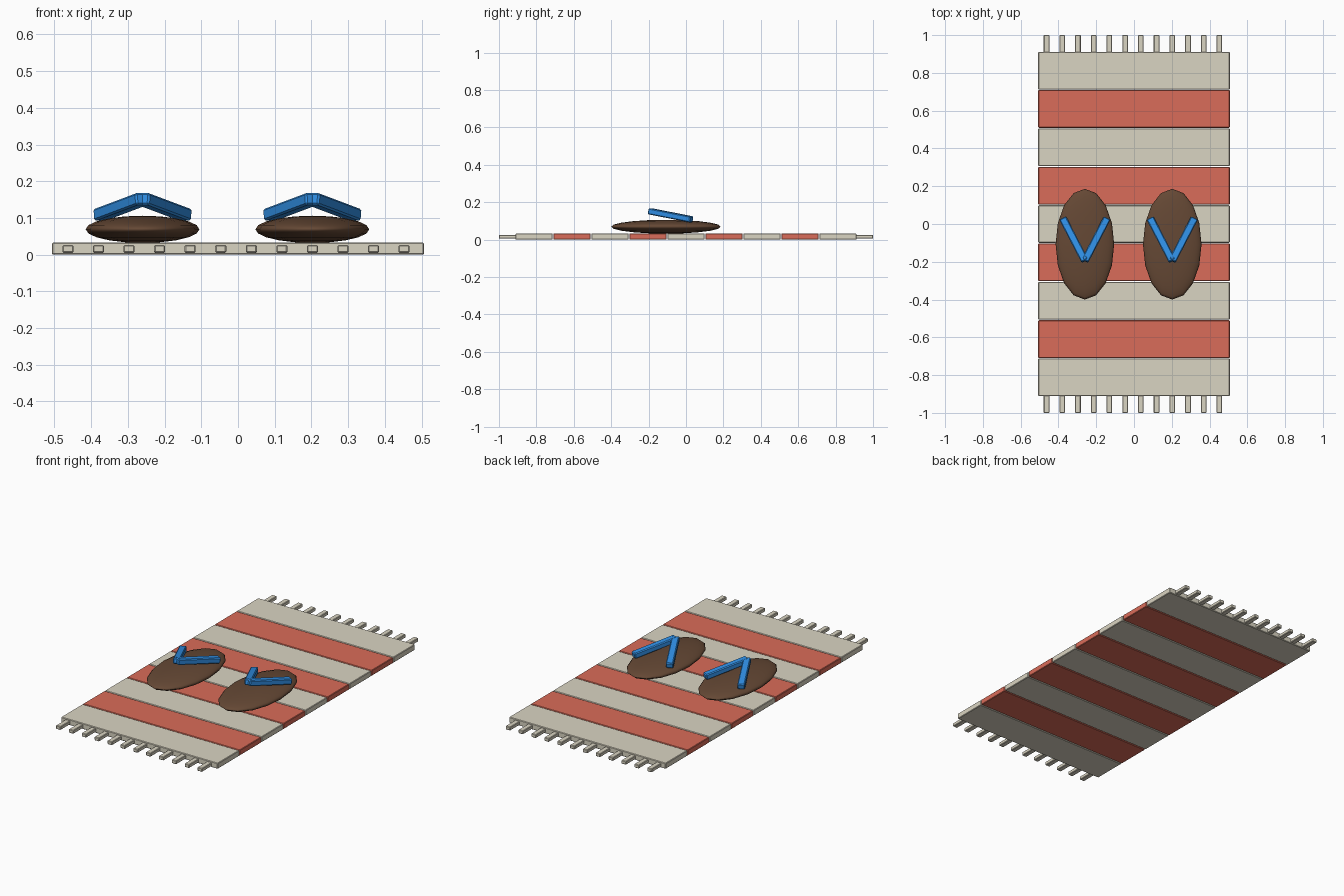
import bpy
from mathutils import Vector, Matrix

if "Cube" in bpy.data.objects:
    bpy.data.objects.remove(bpy.data.objects["Cube"])


def material(name, rgb):
    m = bpy.data.materials.new(name)
    m.diffuse_color = (*rgb, 1)
    m.use_nodes = True
    m.node_tree.nodes["Principled BSDF"].inputs["Base Color"].default_value = m.diffuse_color
    return m


CREAM = material("cream", (0.70, 0.66, 0.54))
RED = material("coral_red", (0.70, 0.15, 0.10))
BROWN = material("brown", (0.13, 0.065, 0.035))
BLUE = material("blue", (0.03, 0.28, 0.80))


def box(name, size, matrix, mat, bevel):
    bpy.ops.mesh.primitive_cube_add(size=1)
    ob = bpy.context.object
    ob.name = name
    ob.data.transform(Matrix.Diagonal((*size, 1)))
    ob.matrix_world = matrix
    ob.data.materials.append(mat)
    b = ob.modifiers.new("bevel", 'BEVEL')
    b.width = bevel
    b.segments = 1
    return ob


# striped mat
for i in range(9):
    box(f"mat_stripe_{i + 1}", (1.014, 0.199, 0.033),
        Matrix.Translation((0, (i - 4) * 0.203, 0.0165)),
        RED if i % 2 else CREAM, 0.003)

# fringe along both short ends
for side, end in ((-1, "front"), (1, "back")):
    for i in range(12):
        box(f"{end}_tassel_{i + 1}", (0.03, 0.10, 0.021),
            Matrix.Translation((-0.463 + i * 0.0832, side * 0.95, 0.0155)),
            CREAM, 0.003)

# pair of sandals
for cx, which in ((-0.26, "left"), (0.2025, "right")):
    # flattened oval sole
    bpy.ops.mesh.primitive_uv_sphere_add(segments=16, ring_count=10, radius=1,
                                         location=(cx, -0.107, 0.069))
    sole = bpy.context.object
    sole.name = f"{which}_sole"
    sole.scale = (0.155, 0.293, 0.037)
    sole.data.materials.append(BROWN)
    bpy.ops.object.shade_smooth_by_angle()

    # V-shaped strap made of two sloping bars
    for s, part in ((-1, "outer" if cx < 0 else "inner"),
                    (1, "inner" if cx < 0 else "outer")):
        toe = Vector((cx, -0.195, 0.152))
        heel = Vector((cx + s * 0.117, 0.03, 0.108))
        d = heel - toe
        across = d.cross(Vector((0, 0, 1))).normalized()
        fwd = d.normalized()
        rot = Matrix((across, fwd, across.cross(fwd))).transposed().to_4x4()
        box(f"{which}_strap_{part}", (0.04, d.length, 0.033),
            Matrix.Translation((toe + heel) / 2) @ rot, BLUE, 0.005)
